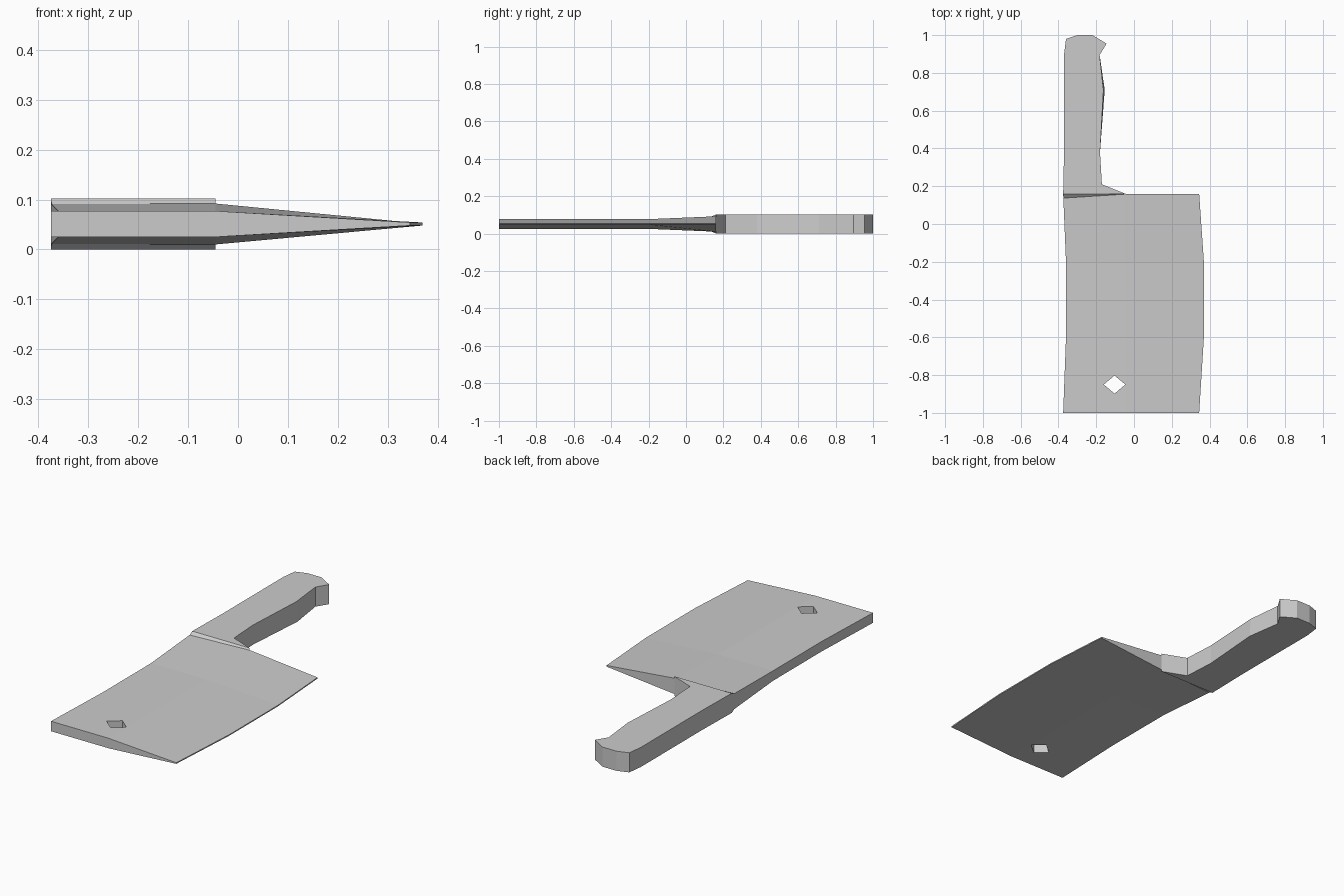
import bpy, bmesh

if "Cube" in bpy.data.objects:
    bpy.data.objects.remove(bpy.data.objects["Cube"])

MID = 0.051  # height of the symmetry plane


def make_object(name, bm):
    bmesh.ops.recalc_face_normals(bm, faces=bm.faces)
    mesh = bpy.data.meshes.new(name)
    bm.to_mesh(mesh)
    bm.free()
    obj = bpy.data.objects.new(name, mesh)
    bpy.context.collection.objects.link(obj)
    return obj


# Blade: cross-sections (y, spine x, edge x, half thickness) bridged along y
KINK = -0.045
stations = [(-1.0, -0.375, 0.345, 0.026), (-0.6, -0.36, 0.37, 0.026),
            (-0.2, -0.36, 0.37, 0.026), (0.16, -0.375, 0.345, 0.041)]
bm = bmesh.new()
rings = []
for y, spine, edge, h in stations:
    section = [(spine, h), (KINK, h), (edge, 0.003),
               (edge, -0.003), (KINK, -h), (spine, -h)]
    rings.append([bm.verts.new((x, y, MID + z)) for x, z in section])
for a, b in zip(rings, rings[1:]):
    for i in range(6):
        j = (i + 1) % 6
        bm.faces.new((a[i], a[j], b[j], b[i]))
for r in (rings[0], rings[-1]):
    bm.faces.new((r[0], r[1], r[4], r[5]))
    bm.faces.new((r[1], r[2], r[3], r[4]))
blade = make_object("blade", bm)

# Diamond hanging hole
bm = bmesh.new()
bmesh.ops.create_cone(bm, cap_ends=True, segments=4, radius1=1, radius2=1, depth=1)
for v in bm.verts:
    x, y = round(v.co.x), round(v.co.y)
    if abs(v.co.x) > 0.5 and abs(v.co.y) > 0.5:  # square-aligned start
        x, y = ((x + y) / 2, (y - x) / 2)
    v.co = (-0.103 + 0.057 * x, -0.85 + 0.048 * y, MID + v.co.z * 0.3)
cutter = make_object("hole_cutter", bm)
mod = blade.modifiers.new("hole", "BOOLEAN")
mod.operation = "DIFFERENCE"
mod.solver = "EXACT"
mod.object = cutter
bpy.context.view_layer.objects.active = blade
bpy.ops.object.modifier_apply(modifier=mod.name)
bpy.data.objects.remove(cutter)

# Open the blade end where the handle joins
bm = bmesh.new()
bm.from_mesh(blade.data)
inner = [f for f in bm.faces
         if f.calc_center_median().y > 0.15 and f.calc_center_median().x < KINK]
bmesh.ops.delete(bm, geom=inner, context="FACES")
bm.to_mesh(blade.data)
bm.free()

# Handle: extruded outline, open towards the blade
outline = [(-0.375, 0.16), (-0.37, 0.40), (-0.37, 0.90), (-0.36, 0.98),
           (-0.30, 1.0), (-0.22, 1.0), (-0.145, 0.955), (-0.182, 0.895),
           (-0.155, 0.71), (-0.18, 0.38), (-0.17, 0.21), (KINK, 0.16)]
bm = bmesh.new()
low = [bm.verts.new((x, y, 0)) for x, y in outline]
top = [bm.verts.new((x - (0.007 if y == 0.71 else 0), y, 2 * MID)) for x, y in outline]
bm.faces.new(low)
bm.faces.new(top)
for i in range(len(outline) - 1):
    bm.faces.new((low[i], low[i + 1], top[i + 1], top[i]))

# Ramps from the handle faces down to the blade faces
for ring, s in ((low, -1), (top, 1)):
    a = bm.verts.new((-0.374, 0.137, MID + s * 0.04))
    b = bm.verts.new((KINK, 0.158, MID + s * 0.041))
    c = bm.verts.new((-0.375, 0.16, MID + s * 0.041))
    bm.faces.new((ring[0], ring[-1], b, a))
    bm.faces.new((ring[0], a, c))
make_object("handle", bm)
